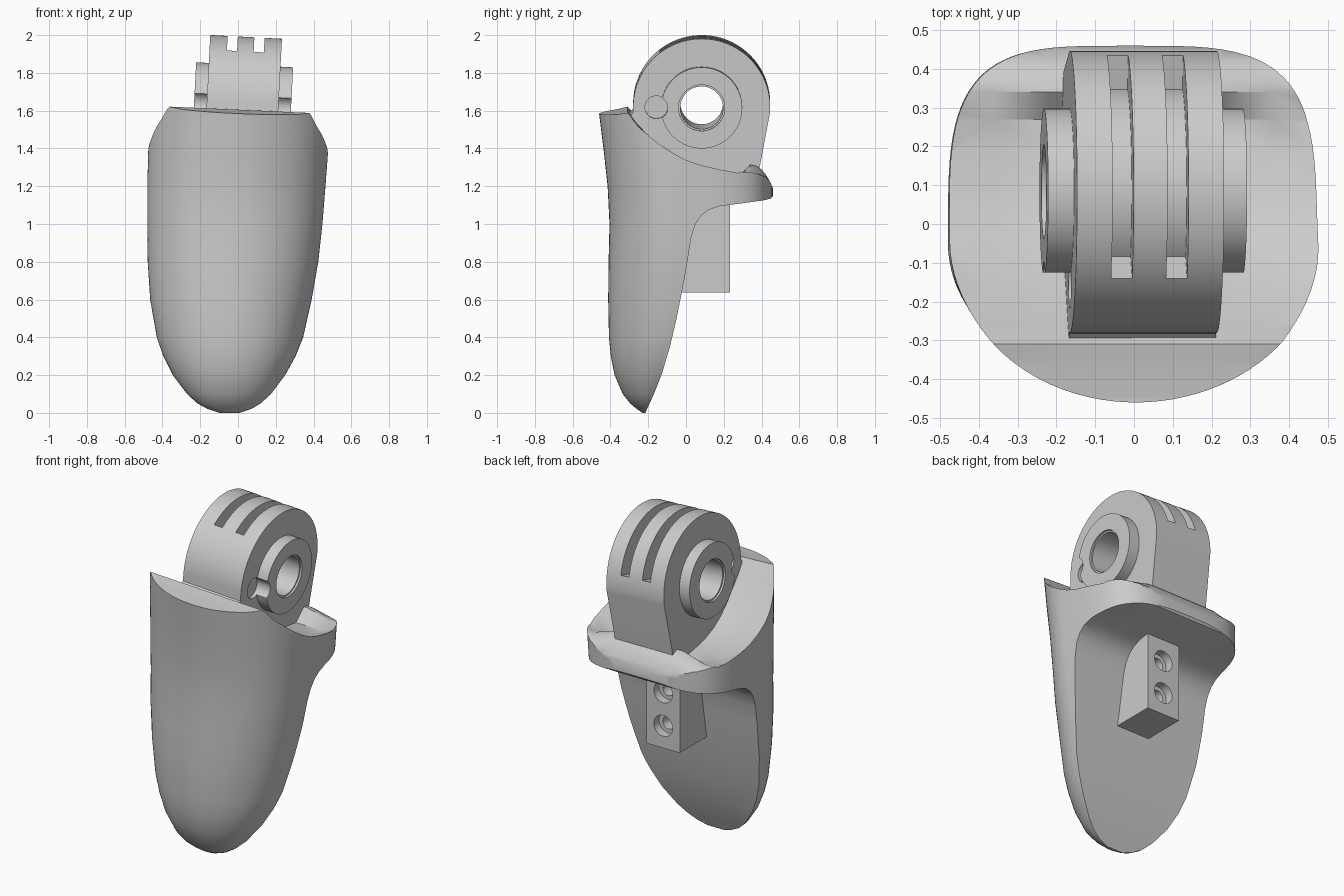
import bpy, bmesh
from math import sin, cos, pi, radians
from mathutils import Matrix

if "Cube" in bpy.data.objects:
    bpy.data.objects.remove(bpy.data.objects["Cube"])

grey = bpy.data.materials.new("plain grey")
grey.use_nodes = True
grey.diffuse_color = (0.6, 0.6, 0.6, 1)
grey.node_tree.nodes["Principled BSDF"].inputs["Base Color"].default_value = grey.diffuse_color


def loft(name, rings):
    """Skin a closed solid through rings of equal point count."""
    bm = bmesh.new()
    loops = [[bm.verts.new(p) for p in ring] for ring in rings]
    for a, b in zip(loops, loops[1:]):
        for i in range(len(a)):
            j = (i + 1) % len(a)
            bm.faces.new((a[i], a[j], b[j], b[i]))
    bm.faces.new(loops[0])
    bm.faces.new(loops[-1])
    bmesh.ops.recalc_face_normals(bm, faces=bm.faces)
    mesh = bpy.data.meshes.new(name)
    bm.to_mesh(mesh)
    bm.free()
    mesh.materials.append(grey)
    obj = bpy.data.objects.new(name, mesh)
    bpy.context.collection.objects.link(obj)
    return obj


def prism(name, profile, x0, x1):
    """Extrude a (y, z) profile along x."""
    return loft(name, [[(x, y, z) for y, z in profile] for x in (x0, x1)])


def arc(radius, start, end, count, y=0, z=0):
    step = radians(end - start) / (count - 1)
    return [(y + radius * cos(radians(start) + step * i),
             z + radius * sin(radians(start) + step * i)) for i in range(count)]


def circle(radius, y=0, z=0, count=64):
    return arc(radius, 0, 360, count + 1, y, z)[:-1]


def combine(obj, tool, operation):
    mod = obj.modifiers.new(operation.lower(), "BOOLEAN")
    mod.operation, mod.object, mod.solver = operation, tool, "EXACT"
    bpy.context.view_layer.objects.active = obj
    bpy.ops.object.modifier_apply(modifier=mod.name)
    bpy.data.objects.remove(tool)


def smooth(obj, angle=32):
    bpy.ops.object.select_all(action="DESELECT")
    obj.select_set(True)
    bpy.context.view_layer.objects.active = obj
    bpy.ops.object.shade_smooth_by_angle(angle=radians(angle))


# Shell envelope: height, left edge, right edge, front, widest line
STATIONS = [
    (0.00, -.10, .01, -.23, -.21), (0.02, -.16, .07, -.26, -.20),
    (0.05, -.215, .12, -.295, -.19), (0.1, -.27, .175, -.335, -.17),
    (0.2, -.345, .25, -.378, -.13), (0.3, -.395, .305, -.398, -.10),
    (0.4, -.43, .345, -.408, -.075), (0.6, -.465, .39, -.412, -.05),
    (0.8, -.478, .425, -.41, -.05), (1.0, -.48, .447, -.405, -.05),
    (1.2, -.48, .463, -.415, -.05), (1.4, -.475, .478, -.437, -.05),
    (1.7, -.465, .49, -.475, -.05)]
BACK = .46


def outline(z, left, right, front, wide, count=96):
    """Elliptical front half, squarer back half."""
    ring = []
    for i in range(count):
        c, s = cos(2 * pi * i / count), sin(2 * pi * i / count)
        power = 1 if s < 0 else 2 / 3.8
        depth = wide - front if s < 0 else BACK - wide
        x = (left + right) / 2 + (right - left) / 2 * abs(c) ** power * (1 if c > 0 else -1)
        ring.append((x, wide + depth * abs(s) ** power * (1 if s > 0 else -1), z))
    return ring


shell = loft("curved_shell", [outline(*s) for s in STATIONS])

# Side profile: rear face and flange underside, flange crest, scoop, lip
REAR = [(-.7, -.05), (-.22, -.01), (-.17, .1), (-.13, .2), (-.085, .35), (-.05, .5),
        (-.01, .7), (.01, .82), (.028, .93), (.05, 1.0), (.08, 1.045), (.12, 1.075),
        (.18, 1.095), (.3, 1.11), (.41, 1.125), (.45, 1.135), (.465, 1.155),
        (.46, 1.19), (.447, 1.22)]
CREST = [(.425, 1.243), (.4, 1.258), (.37, 1.268), (.34, 1.274)]
SCOOP = [(.27, 1.28), (.18, 1.293), (.08, 1.315), (0, 1.345), (-.07, 1.385),
         (-.14, 1.435), (-.2, 1.49), (-.26, 1.545)]
LIP = [(-.295, 1.59), (-.31, 1.605), (-.36, 1.595), (-.45, 1.585), (-.7, 1.58)]


def side_section(x):
    """The crest swells behind the knuckle; the scoop is dished inside its rim."""
    swell = 0.04 if abs(x) < 0.3 else 0
    dish = 0.035 if abs(x) < 0.4 else 0
    section = [(x, y, z) for y, z in REAR]
    section += [(x, y, z + swell * min(1, (.447 - y) / .06)) for y, z in CREST]
    for y, z in SCOOP + LIP:
        fade = min(1, max(0, (1.57 - z) / .2))
        tilt = 0.045 * x * min(1, (z - 1.25) / .3)
        section.append((x, y, z - dish * fade - tilt))
    return section


combine(shell, loft("side_cutter", [side_section(x) for x in
                                    (-.6, -.47, -.36, -.22, .22, .36, .47, .6)]), "INTERSECT")
smooth(shell)

# Tilted hinge knuckle, built about its pivot
R = 0.363
knuckle = arc(R, -4, 180, 60) + [(-.365, -.03), (-.385, -.05), (-.365, -.18),
                                 (-.18, -.4), (.02, -.46), (.295, -.44), (.305, -.33)]
hinge = prism("hinge_knuckle", knuckle, -.19, .19)
combine(hinge, prism("bosses", circle(.215), -.257, .257), "UNION")
combine(hinge, prism("bore", circle(.113), -.5, .5), "DIFFERENCE")
for side in (-1, 1):
    # Bore rim step, locating pocket and curved slot
    combine(hinge, prism("rim", circle(.122), side * .245, side * .4), "DIFFERENCE")
    combine(hinge, prism("pocket", circle(.06, -.24, 0, 32), side * .17, side * .4), "DIFFERENCE")
    slot = arc(.272, 14, 128, 40) + arc(.5, 128, 14, 40)
    mid = side * .071
    combine(hinge, prism("slot", slot, mid - .027, mid + .027), "DIFFERENCE")
hinge.matrix_world = Matrix.Translation((.024, .083, 1.628)) @ Matrix.Rotation(radians(3), 4, "Y")
smooth(hinge)

# Rear mounting block with two counterbored screw holes
block = prism("mounting_block", [(-.1, .637), (.233, .637), (.233, 1.15), (-.1, 1.15)],
              -.122, .098)
for z in (.77, .97):
    for radius, depth in ((.062, .05), (.038, .15)):
        ring = circle(radius, -.012, z, 32)
        hole = loft("screw_hole", [[(x, y, h) for x, h in ring] for y in (.233 - depth, .4)])
        combine(block, hole, "DIFFERENCE")
smooth(block)
